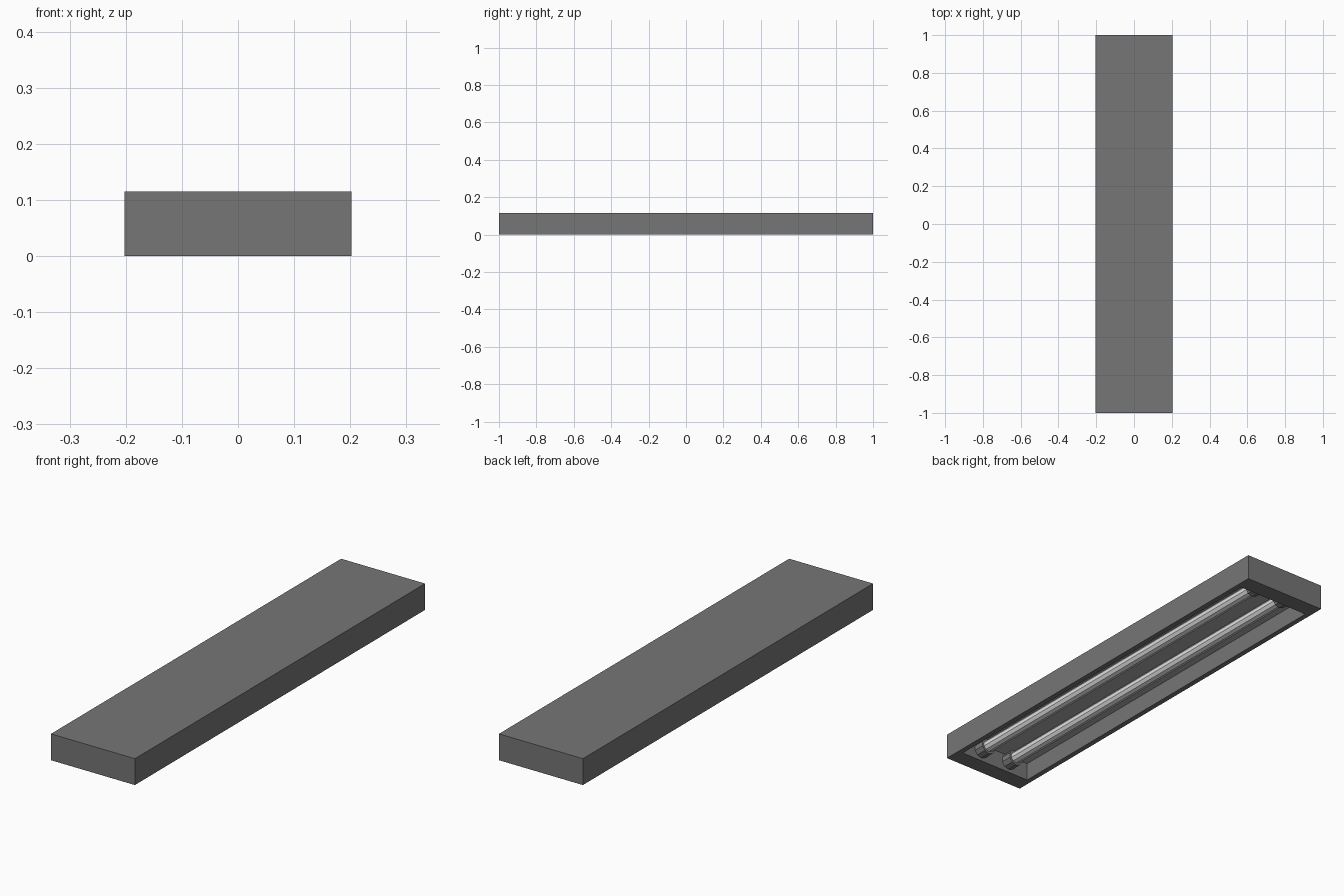
import bpy, bmesh, math
from mathutils import Matrix, Vector

cube = bpy.data.objects.get("Cube")
if cube:
    bpy.data.objects.remove(cube, do_unlink=True)


def material(name, value):
    m = bpy.data.materials.new(name)
    m.use_nodes = True
    colour = (value, value, value, 1)
    m.diffuse_color = colour
    m.node_tree.nodes["Principled BSDF"].inputs["Base Color"].default_value = colour
    return m


housing_grey = material("housing grey", 0.18)
reflector_grey = material("reflector grey", 0.42)
socket_grey = material("socket grey", 0.2)
tube_white = material("tube white", 0.75)

WIDTH, LENGTH, HEIGHT = 0.405, 2.0, 0.115
RIM_X, RIM_Y, CEILING = 0.033, 0.077, 0.08
TUBE_X, TUBE_Z = 0.076, 0.05
END = LENGTH / 2 - RIM_Y


def finish(name, bm, *mats):
    mesh = bpy.data.meshes.new(name)
    bm.to_mesh(mesh)
    bm.free()
    obj = bpy.data.objects.new(name, mesh)
    bpy.context.collection.objects.link(obj)
    for m in mats:
        mesh.materials.append(m)
    return obj


# Housing: a box whose underside is inset and pushed up into a tray
bm = bmesh.new()
bmesh.ops.create_cube(bm, size=1, matrix=Matrix.Translation((0, 0, HEIGHT / 2))
                      @ Matrix.Diagonal((WIDTH, LENGTH, HEIGHT, 1)))
bottom = min(bm.faces, key=lambda f: f.calc_center_median().z)
bmesh.ops.inset_individual(bm, faces=[bottom], thickness=RIM_X)
for v in bottom.verts:
    v.co.y = math.copysign(END, v.co.y)
bmesh.ops.inset_individual(bm, faces=[bottom], thickness=0)
for v in bottom.verts:
    v.co.z = CEILING
bottom.material_index = 1
finish("housing", bm, housing_grey, reflector_grey)


# Rods lying along y, used for tubes and sockets
def rod(name, x, y, radius, length, sides, mat):
    bm = bmesh.new()
    place = Matrix.Translation((x, y, TUBE_Z)) @ Matrix.Rotation(math.pi / 2, 4, "X")
    bmesh.ops.create_cone(bm, cap_ends=True, segments=sides, radius1=radius,
                          radius2=radius, depth=length, matrix=place)
    return finish(name, bm, mat)


# Two lamps, each held by a socket at both ends
SOCKET = 0.05
for side, x in (("left", TUBE_X), ("right", -TUBE_X)):
    rod(f"{side}_tube", x, 0, 0.027, 2 * (END - SOCKET), 10, tube_white)
    for end, s in (("front", -1), ("back", 1)):
        rod(f"{side}_{end}_socket", x, s * (END - SOCKET / 2), 0.036, SOCKET, 10, socket_grey)
